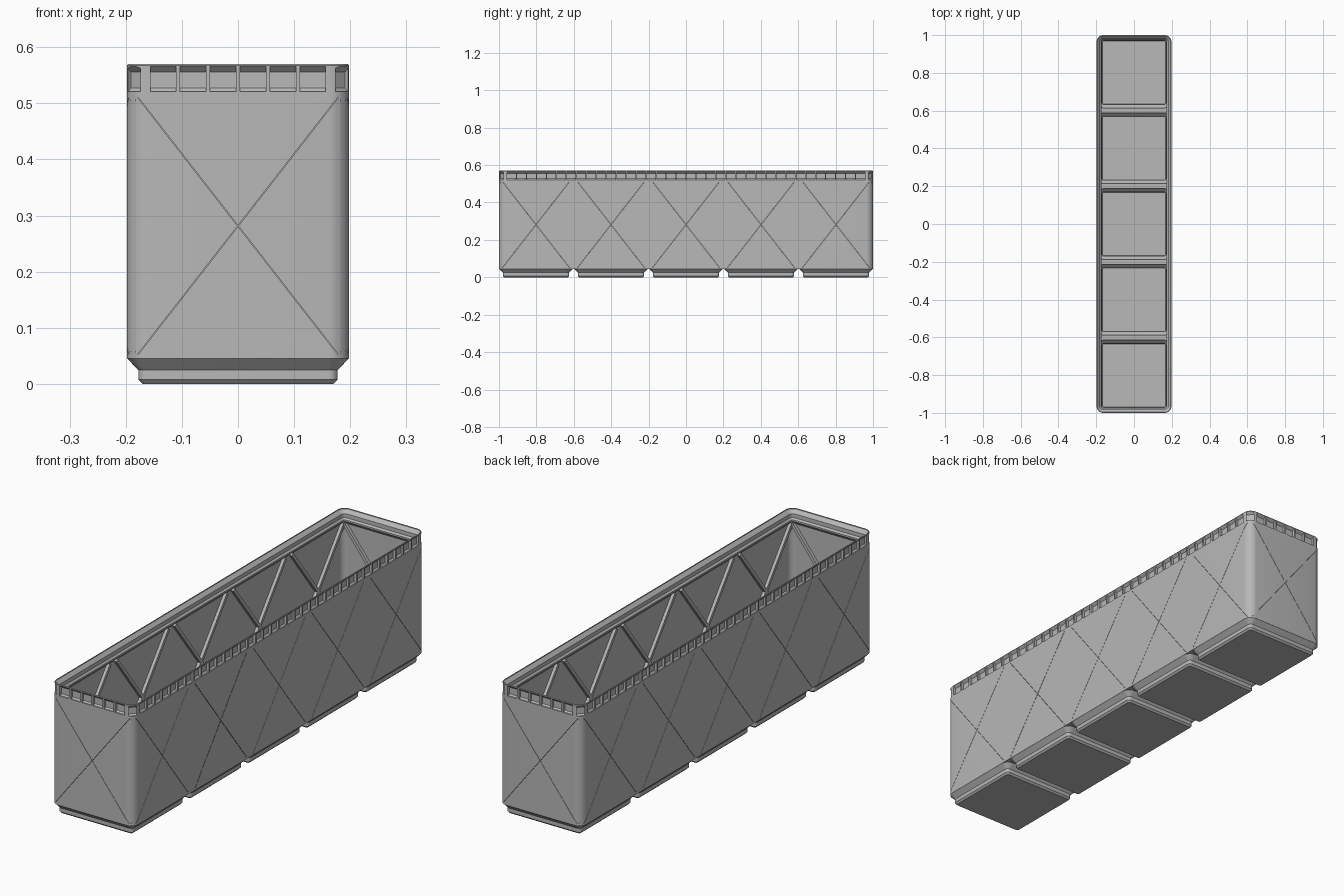
import bpy, bmesh, math
from mathutils import Vector, Matrix

if "Cube" in bpy.data.objects:
    bpy.data.objects.remove(bpy.data.objects["Cube"])

PITCH = 0.401                  # spacing of the five feet
HX, HY = 0.198, 1.0            # outer half sizes
CELLS = [PITCH * k for k in range(-2, 3)]
SEG = 8                        # segments per rounded corner

grey = bpy.data.materials.new("grey plastic")
grey.diffuse_color = (0.48, 0.48, 0.48, 1)
grey.use_nodes = True
grey.node_tree.nodes["Principled BSDF"].inputs["Base Color"].default_value = grey.diffuse_color


def make(name, bm):
    bmesh.ops.recalc_face_normals(bm, faces=bm.faces)
    me = bpy.data.meshes.new(name)
    bm.to_mesh(me)
    bm.free()
    me.materials.append(grey)
    ob = bpy.data.objects.new(name, me)
    bpy.context.collection.objects.link(ob)
    return ob


def loft(bm, rings, cy=0.0):
    """Closed loft of rounded rectangles: (z, half x, half y, radius)."""
    loops = []
    for z, hx, hy, r in rings:
        loop = []
        for q, (sx, sy) in enumerate([(1, 1), (-1, 1), (-1, -1), (1, -1)]):
            for i in range(SEG + 1):
                a = math.pi / 2 * (q + i / SEG)
                loop.append(bm.verts.new((sx * (hx - r) + r * math.cos(a),
                                          cy + sy * (hy - r) + r * math.sin(a), z)))
        loops.append(loop)
    n = len(loops[0])
    for a, b in zip(loops, loops[1:]):
        for i in range(n):
            bm.faces.new((a[i], a[(i + 1) % n], b[(i + 1) % n], b[i]))
    bm.faces.new(loops[0][::-1])
    bm.faces.new(loops[-1])


def prism(bm, profile, width, mat):
    """Extrude a (depth, z) profile sideways; local x points out of the wall."""
    ends = [[bm.verts.new(mat @ Vector((d, s * width / 2, z))) for d, z in profile]
            for s in (-1, 1)]
    n = len(profile)
    bm.faces.new(ends[0])
    bm.faces.new(ends[1][::-1])
    for i in range(n):
        bm.faces.new((ends[0][i], ends[0][(i + 1) % n], ends[1][(i + 1) % n], ends[1][i]))


def wall_frame(angle, x=0.0, y=0.0):
    return Matrix.Translation((x, y, 0)) @ Matrix.Rotation(angle, 4, 'Z')


# One frame per square wall panel; the wall surface is at local x = 0
panels = [wall_frame(0, HX, c) for c in CELLS] + [wall_frame(math.pi, -HX, c) for c in CELLS]
panels += [wall_frame(math.pi / 2, 0, HY), wall_frame(-math.pi / 2, 0, -HY)]


def diagonals(name, sign, d0, d1, width, extra=0.0):
    """Slanted bars on every panel, one direction of the cross."""
    bm = bmesh.new()
    dy, dz, zm = 0.356, 0.457, 0.2815
    half = math.hypot(dy, dz) / 2 + extra
    tilt = (Matrix.Translation((0, 0, zm)) @
            Matrix.Rotation(sign * math.atan2(dy, dz), 4, 'X'))
    for p in panels:
        prism(bm, [(d0, -half), (d1, -half), (d1, half), (d0, half)], width, p @ tilt)
    return make(name, bm)


def combine(ob, tool, op):
    m = ob.modifiers.new(tool.name, 'BOOLEAN')
    m.object, m.operation, m.solver = tool, op, 'EXACT'
    m.use_self = True
    bpy.context.view_layer.objects.active = ob
    bpy.ops.object.modifier_apply(modifier=m.name)
    bpy.data.objects.remove(tool, do_unlink=True)


# Outer body
bm = bmesh.new()
loft(bm, [(0.0453, HX, HY, 0.036), (0.5675, HX, HY, 0.036), (0.57, HX - 0.002, HY - 0.002, 0.034)])
bin_body = make("bin_body", bm)

# Stepped feet
bm = bmesh.new()
for c in CELLS:
    loft(bm, [(z, h, h, r) for z, h, r in
              [(0, 0.170, 0.0077), (0.0077, 0.1776, 0.0153), (0.0248, 0.1776, 0.0153),
               (0.0453, 0.1976, 0.0355), (0.06, 0.191, 0.03)]], c)
combine(bin_body, make("feet", bm), 'UNION')

# Main cavity with the stepped stacking lip
bm = bmesh.new()
loft(bm, [(z, HX - t, HY - t, 0.036 - t) for z, t in
          [(0.053, 0.0105), (0.506, 0.0105), (0.521, 0.025), (0.528, 0.025),
           (0.535, 0.018), (0.552, 0.018), (0.5665, 0.0035), (0.60, 0.0035)]])
combine(bin_body, make("cavity", bm), 'DIFFERENCE')

# Hollows in the feet
bm = bmesh.new()
for c in CELLS:
    loft(bm, [(z, h, h, r) for z, h, r in
              [(0.008, 0.168, 0.008), (0.027, 0.169, 0.009),
               (0.045, 0.1868, 0.025), (0.06, 0.1868, 0.025)]], c)
combine(bin_body, make("foot_hollows", bm), 'DIFFERENCE')

# Crossed ribs inside, with a hairline slit in each from outside
for s in (-1, 1):
    combine(bin_body, diagonals("ribs", s, -0.024, -0.006, 0.0135), 'UNION')
for s in (-1, 1):
    combine(bin_body, diagonals("slits", s, -0.018, 0.004, 0.0012), 'DIFFERENCE')

# Row of pockets round the outside of the rim
bm = bmesh.new()
pocket = [(0.003, 0.5695), (-0.011, 0.5555), (-0.011, 0.527), (-0.005, 0.521), (0.003, 0.521)]
STEP, WIDE = 0.0533, 0.046
for s, ang in ((1, 0), (-1, math.pi)):
    for i in range(36):
        prism(bm, pocket, WIDE, wall_frame(ang, s * HX, (i - 17.5) * STEP))
    for i in range(6):
        prism(bm, pocket, WIDE, wall_frame(s * math.pi / 2, (i - 2.5) * STEP, s * HY))
    for t in (-1, 1):
        a = math.atan2(t, s)
        prism(bm, pocket, 0.032, wall_frame(a, s * (HX - 0.036) + 0.036 * math.cos(a),
                                            t * (HY - 0.036) + 0.036 * math.sin(a)))
combine(bin_body, make("rim_pockets", bm), 'DIFFERENCE')

# Smooth corners, sharp edges
bpy.ops.object.select_all(action='DESELECT')
bin_body.select_set(True)
bpy.context.view_layer.objects.active = bin_body
bpy.ops.object.shade_smooth_by_angle(angle=math.radians(25))
